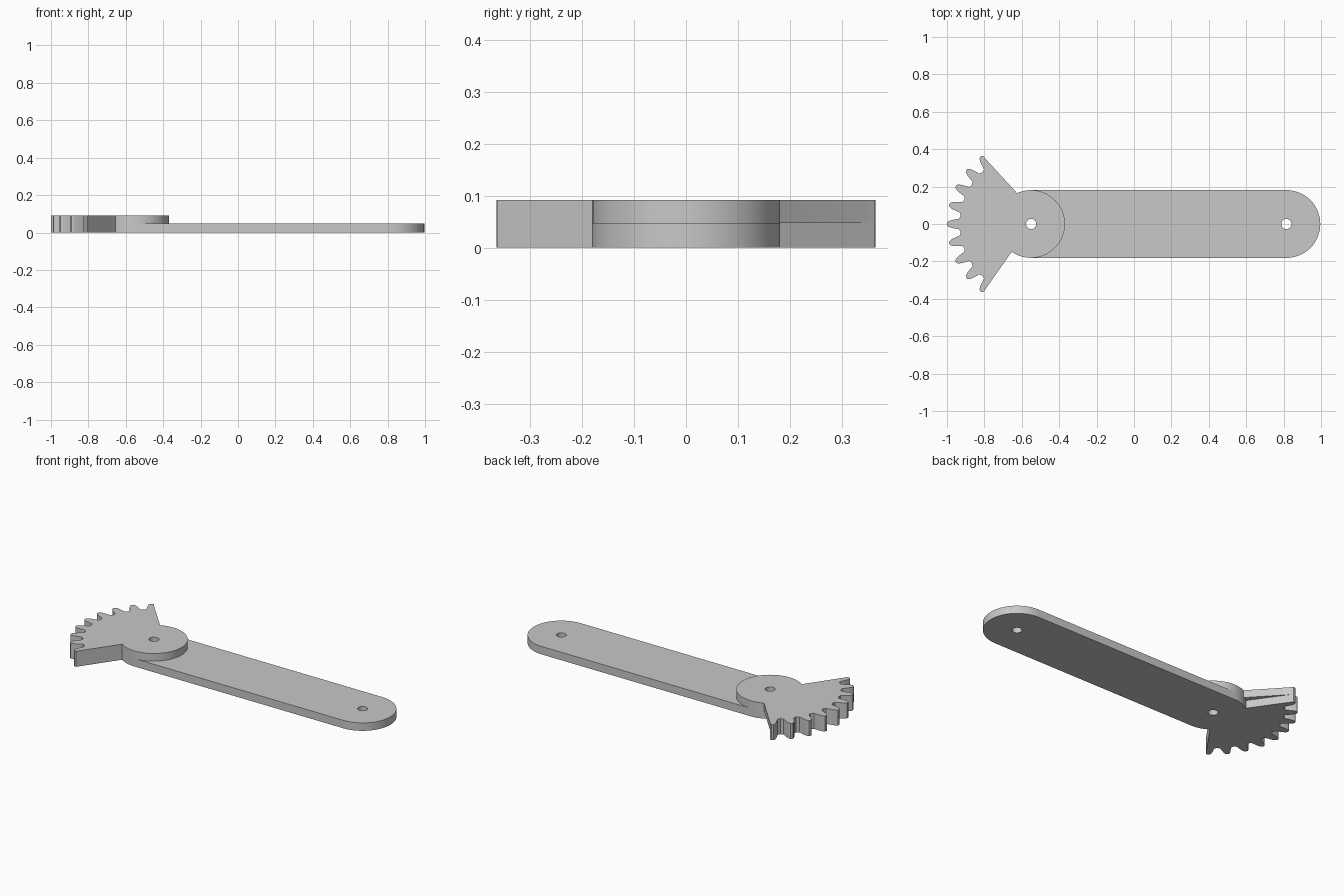
import bpy, bmesh
from math import sin, cos, radians
from mathutils import Vector

cube = bpy.data.objects.get("Cube")
if cube:
    bpy.data.objects.remove(cube, do_unlink=True)

PIVOT, FAR_END = -0.55, 0.815      # hole centres along x
HUB_R, HOLE_R = 0.181, 0.027
ARM_H, TOTAL_H = 0.047, 0.092
PITCH = 360 / 27                   # angle between teeth
EDGE = 55                          # half angle of the toothed sector

grey = bpy.data.materials.new("light_grey")
grey.use_nodes = True
grey.diffuse_color = (0.58, 0.58, 0.58, 1)
grey.node_tree.nodes["Principled BSDF"].inputs["Base Color"].default_value = grey.diffuse_color


def polar(cx, r, deg):
    return Vector((cx + r * cos(radians(deg)), r * sin(radians(deg)), 0))


def arc(cx, r, start, end):
    n = max(2, round(abs(end - start) / 5))
    return [polar(cx, r, start + (end - start) * i / n) for i in range(n + 1)]


def teeth():
    """Outline of nine rounded teeth, centred on the -x direction."""
    half = [(4.2, 0.386), (3.5, 0.405), (2.7, 0.427), (1.8, 0.443), (0.8, 0.45)]
    profile = [(-a, r) for a, r in half] + [(a, r) for a, r in reversed(half)]
    points = []
    for k in range(-4, 5):
        for offset, r in profile:
            a = k * PITCH + offset
            if abs(a) <= EDGE + 1.3:
                points.append(polar(PIVOT, r, 180 + max(-EDGE, min(EDGE, a))))
        if k < 4:
            points.append(polar(PIVOT, 0.379, 180 + (k + 0.5) * PITCH))
    return points


def plate(name, outline, holes, z0, z1):
    """Fill an outline with round holes and extrude it upward."""
    bm = bmesh.new()
    loops = [outline] + [arc(cx, HOLE_R, 0, 360)[:-1] for cx in holes]
    edges = []
    for loop in loops:
        vs = [bm.verts.new((p.x, p.y, z0)) for p in loop]
        edges += [bm.edges.new((vs[i - 1], vs[i])) for i in range(len(vs))]
    bmesh.ops.triangle_fill(bm, edges=edges, use_beauty=True, normal=(0, 0, -1))
    base = bm.faces[:]
    ext = bmesh.ops.extrude_face_region(bm, geom=base, use_keep_orig=True)
    top = [g for g in ext["geom"] if isinstance(g, bmesh.types.BMVert)]
    bmesh.ops.translate(bm, verts=top, vec=(0, 0, z1 - z0))
    bmesh.ops.recalc_face_normals(bm, faces=bm.faces[:])
    mesh = bpy.data.meshes.new(name)
    bm.to_mesh(mesh)
    bm.free()
    mesh.materials.append(grey)
    obj = bpy.data.objects.new(name, mesh)
    bpy.context.collection.objects.link(obj)
    bpy.ops.object.select_all(action='DESELECT')
    obj.select_set(True)
    bpy.context.view_layer.objects.active = obj
    bpy.ops.object.shade_smooth_by_angle(angle=radians(25))


# Lower layer: long rounded arm joined to the toothed sector
arm = (arc(FAR_END, HUB_R, -90, 90) + arc(PIVOT, HUB_R, 90, 180 - EDGE)
       + teeth() + arc(PIVOT, HUB_R, 180 + EDGE, 270))
plate("arm_with_sector", arm, [PIVOT, FAR_END], 0, ARM_H)

# Upper layer: round hub with the same teeth and a wider rear shoulder
upper = teeth() + arc(PIVOT, HUB_R, 180 + EDGE, 360 + 114.5)
plate("gear_sector", upper, [PIVOT], ARM_H, TOTAL_H)
